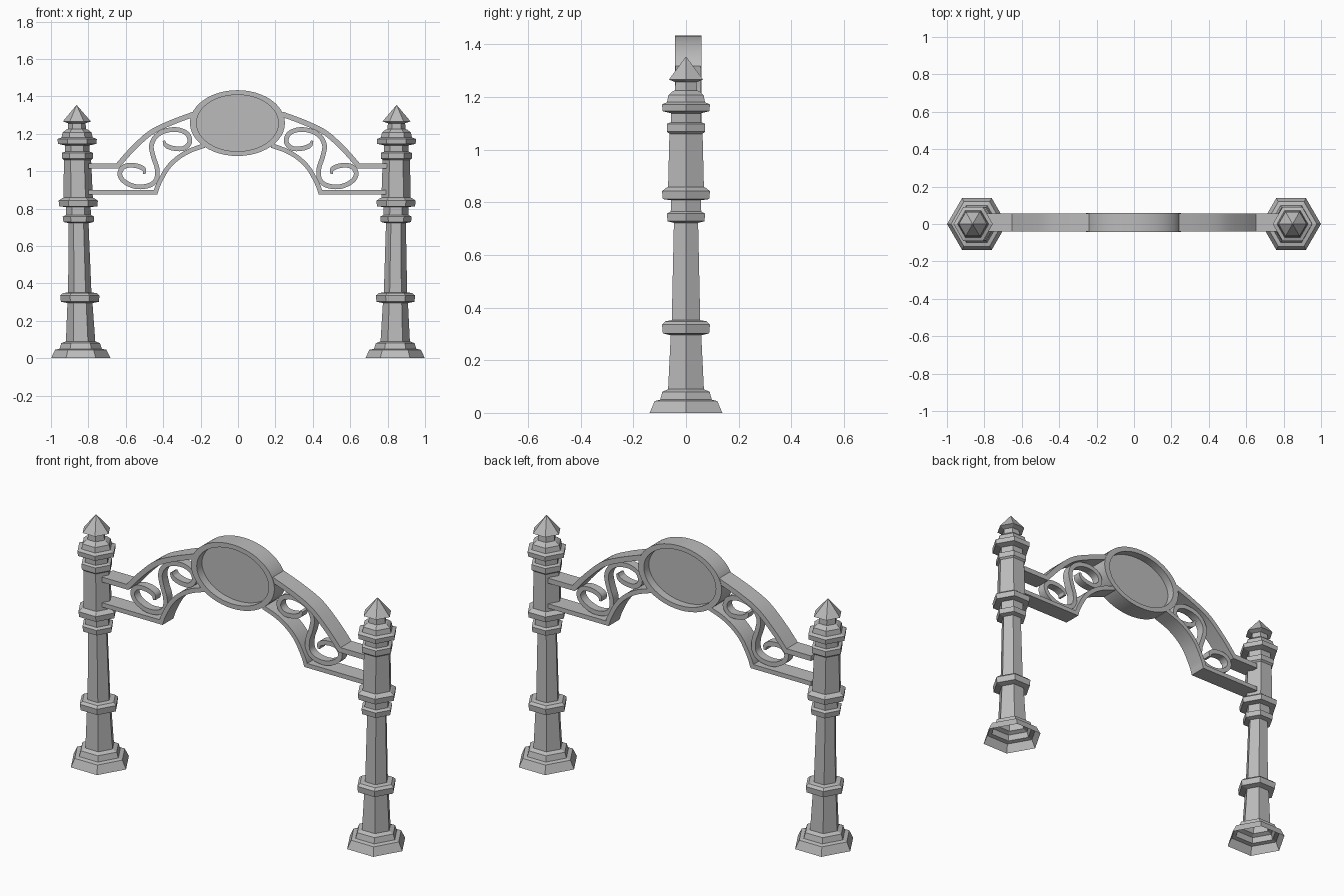
import bpy
import bmesh
from math import cos, sin, pi, radians
from mathutils import Vector

old = bpy.data.objects.get("Cube")
if old:
    bpy.data.objects.remove(old, do_unlink=True)

# One grey metal for everything
metal = bpy.data.materials.new("grey_metal")
metal.use_nodes = True
GREY = (0.5, 0.5, 0.5, 1)
metal.diffuse_color = GREY
metal.node_tree.nodes["Principled BSDF"].inputs["Base Color"].default_value = GREY


def finish(bm, name, smooth=True, recalc=True):
    """Turn a bmesh into a named object with the shared material."""
    if recalc:
        bmesh.ops.recalc_face_normals(bm, faces=bm.faces)
    mesh = bpy.data.meshes.new(name)
    bm.to_mesh(mesh)
    bm.free()
    mesh.materials.append(metal)
    if smooth:
        mesh.shade_smooth()
        mesh.set_sharp_from_angle(angle=radians(30))
    obj = bpy.data.objects.new(name, mesh)
    bpy.context.collection.objects.link(obj)
    return obj


def bridge(bm, a, b):
    """Join two closed loops of vertices with quads."""
    n = len(a)
    for i in range(n):
        j = (i + 1) % n
        bm.faces.new((a[i], a[j], b[j], b[i]))


def spline(pts, steps=5):
    """Smooth path through the points."""
    p = [Vector(q) for q in pts]
    p = [2 * p[0] - p[1]] + p + [2 * p[-1] - p[-2]]
    out = []
    for a, b, c, d in zip(p, p[1:], p[2:], p[3:]):
        for k in range(steps):
            t = k / steps
            out.append(0.5 * (2 * b + (c - a) * t + (2 * a - 5 * b + 4 * c - d) * t * t
                              + (3 * b - a - 3 * c + d) * t ** 3))
    return out + [p[-2]]


def ribbon(name, path, side, width, y0, y1, taper=0):
    """Flat bar of rectangular section following a path in the XZ plane."""
    bm = bmesh.new()
    rings = []
    last = len(path) - 1
    for i, p in enumerate(path):
        into = (path[max(i, 1)] - path[max(i, 1) - 1]).normalized()
        out = (path[min(i, last - 1) + 1] - path[min(i, last - 1)]).normalized()
        tangent = (into + out).normalized()
        normal = Vector((-tangent.y, tangent.x))
        half = width / 2 / max(tangent.dot(out), 0.5)
        if taper:  # narrower toward both tips
            half *= min(1, 0.5 + min(i, last - i) / taper)
        a, b = p + normal * half, p - normal * half
        rings.append([bm.verts.new((side * q.x, y, q.y))
                      for q, y in ((a, y0), (b, y0), (b, y1), (a, y1))])
    for r, s in zip(rings, rings[1:]):
        bridge(bm, r, s)
    bm.faces.new(rings[0])
    bm.faces.new(rings[-1])
    return finish(bm, name)


# Hexagonal post: (half width across flats, height), open at the foot
POST = [(.138, 0), (.119, .045), (.098, .05), (.090, .08), (.068, .09),
        (.058, .295), (.088, .302), (.091, .335), (.078, .348), (.054, .352),
        (.046, .722), (.070, .728), (.073, .757), (.058, .765), (.057, .808),
        (.088, .812), (.091, .842), (.075, .855), (.068, .858), (.063, 1.06),
        (.072, 1.068), (.072, 1.098), (.057, 1.104), (.057, 1.138),
        (.089, 1.146), (.091, 1.172), (.072, 1.18), (.067, 1.207),
        (.050, 1.222), (.042, 1.225), (.040, 1.256), (.065, 1.266)]
TIP = 1.354


def post(name, side, lean):
    bm = bmesh.new()
    rings = []
    for flat, z in POST:
        r = flat / cos(pi / 6)
        cx = side * (0.84 + lean * z)
        rings.append([bm.verts.new((cx + r * cos(k * pi / 3), r * sin(k * pi / 3), z))
                      for k in range(6)])
    for a, b in zip(rings, rings[1:]):
        bridge(bm, a, b)
    tip = bm.verts.new((side * (0.84 + lean * TIP), 0, TIP))
    for k in range(6):
        bm.faces.new((rings[-1][k], rings[-1][(k + 1) % 6], tip))
    return finish(bm, name, smooth=False, recalc=False)


# Paths for one half of the arch, as (distance from the middle, height)
UPPER = [(.645, 1.027), (.57, 1.112), (.47, 1.203), (.36, 1.258), (.235, 1.305)]
LOWER = [(.44, .888), (.425, .93), (.38, 1.012), (.325, 1.068), (.26, 1.108), (.18, 1.137)]
SCROLL = [(.397, 1.163), (.385, 1.138), (.345, 1.122), (.29, 1.122), (.258, 1.155),
          (.272, 1.2), (.325, 1.222), (.39, 1.215), (.44, 1.185), (.463, 1.135),
          (.452, 1.075), (.433, 1.015), (.437, .955), (.48, .922), (.55, .918),
          (.612, .948), (.632, .99), (.605, 1.026), (.55, 1.03), (.505, 1.012), (.5, .985)]
Y0, Y1 = -0.04, 0.056

for label, side, lean in (("left", 1, .006), ("right", -1, .017)):
    post(label + "_post", side, lean)
    ribbon(label + "_upper_rail", [Vector((.8, UPPER[0][1]))] + spline(UPPER),
           side, .028, Y0, Y1)
    ribbon(label + "_lower_rail", [Vector((.8, LOWER[0][1]))] + spline(LOWER),
           side, .024, Y0, Y1)
    ribbon(label + "_scroll", spline(SCROLL), side, .025, -.015, .031, taper=12)

# Oval sign: raised rim around a recessed panel
CENTRE_Z, SEGMENTS = 1.257, 48


def oval(bm, a, b, y):
    return [bm.verts.new((a * cos(t) - .003, y, CENTRE_Z + b * sin(t)))
            for t in (2 * pi * k / SEGMENTS for k in range(SEGMENTS))]


bm = bmesh.new()
loops = [oval(bm, a, b, y) for a, b, y in
         ((.254, .176, -.042), (.254, .176, .058), (.219, .151, .058), (.219, .151, -.042))]
for i in range(4):
    bridge(bm, loops[i], loops[(i + 1) % 4])
finish(bm, "sign_rim")

bm = bmesh.new()
front, back = oval(bm, .222, .154, .004), oval(bm, .222, .154, .014)
bridge(bm, front, back)
bm.faces.new(front)
bm.faces.new(back)
finish(bm, "sign_panel")
